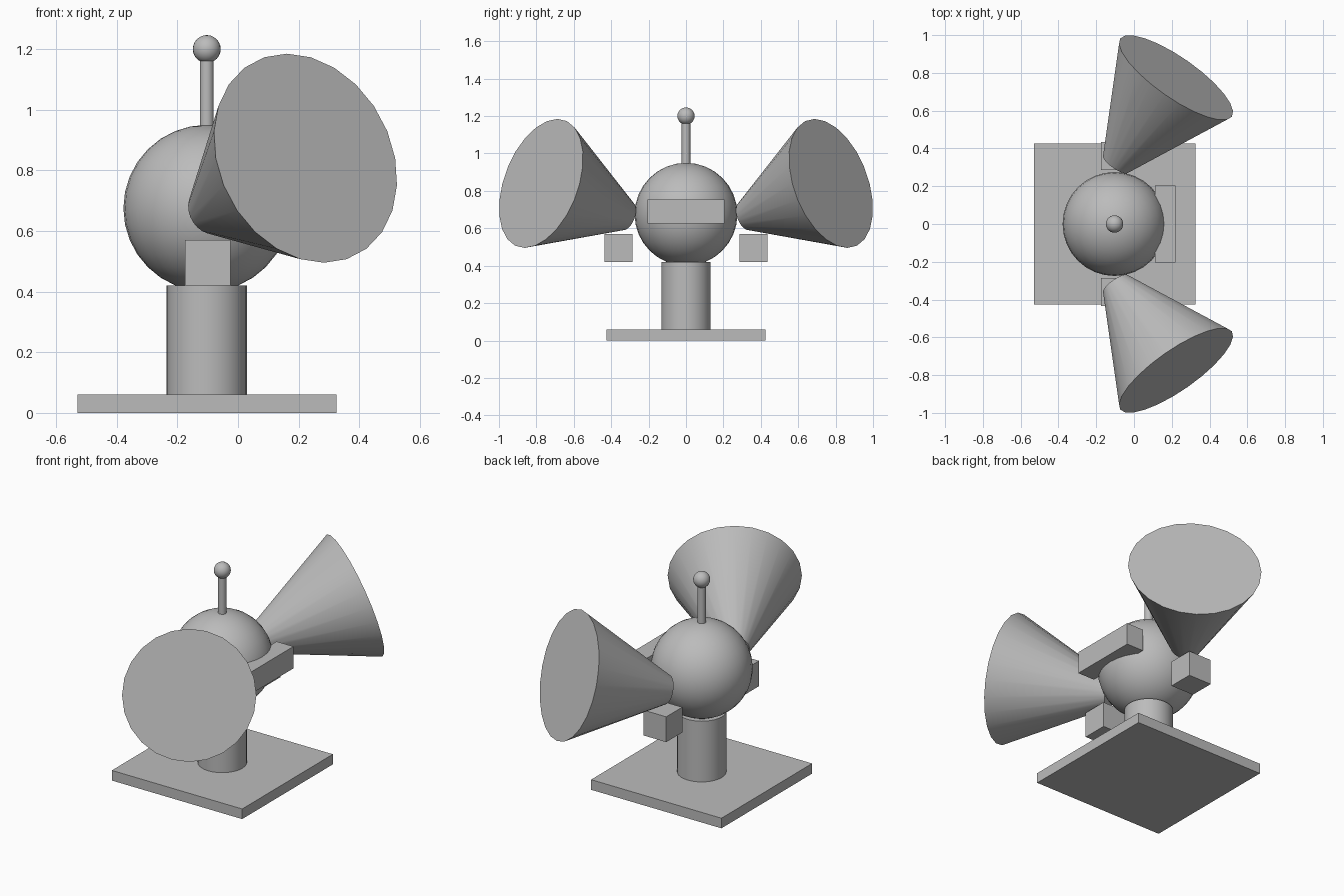
import bpy
import math
from mathutils import Vector

cube = bpy.data.objects.get("Cube")
if cube:
    bpy.data.objects.remove(cube, do_unlink=True)

GREY = (0.5, 0.5, 0.5, 1)
grey = bpy.data.materials.new("plain grey")
grey.use_nodes = True
grey.diffuse_color = GREY
grey.node_tree.nodes["Principled BSDF"].inputs["Base Color"].default_value = GREY

AXIS_X = -0.103  # centre line of the column, head and antenna


def finish(name, smooth=True):
    ob = bpy.context.object
    ob.name = name
    ob.data.materials.append(grey)
    if smooth:
        bpy.ops.object.shade_smooth_by_angle(angle=math.radians(30))
    return ob


def box(name, low, high):
    low, high = Vector(low), Vector(high)
    bpy.ops.mesh.primitive_cube_add(size=1, location=(low + high) / 2)
    ob = finish(name, smooth=False)
    ob.scale = high - low
    bpy.ops.object.transform_apply(location=False, rotation=False, scale=True)


def ball(name, z, radius, segments, rings):
    bpy.ops.mesh.primitive_uv_sphere_add(
        segments=segments, ring_count=rings, radius=radius, location=(AXIS_X, 0, z))
    finish(name)


def frustum(name, start, end, r_start, r_end, sides):
    start, end = Vector(start), Vector(end)
    axis = end - start
    bpy.ops.mesh.primitive_cone_add(
        vertices=sides, radius1=r_start, radius2=r_end, depth=axis.length,
        location=(start + end) / 2, rotation=axis.to_track_quat('Z', 'Y').to_euler())
    finish(name)


# Stand
box("base_plate", (-0.53, -0.425, 0), (0.325, 0.425, 0.06))
frustum("column", (AXIS_X, 0, 0.06), (AXIS_X, 0, 0.42), 0.132, 0.132, 32)

# Head with antenna and visor
ball("head", 0.675, 0.275, 32, 16)
frustum("antenna_rod", (AXIS_X, 0, 0.92), (AXIS_X, 0, 1.18), 0.023, 0.023, 16)
ball("antenna_ball", 1.2, 0.046, 24, 12)
box("visor", (0.11, -0.205, 0.625), (0.22, 0.205, 0.755))

# Side horns and blocks, mirrored front to back
for side, label in ((-1, "right"), (1, "left")):
    frustum(label + "_horn", (-0.0975, side * 0.317, 0.666),
            (0.2225, side * 0.775, 0.84), 0.08, 0.361, 24)
    y_low, y_high = sorted((side * 0.285, side * 0.435))
    box(label + "_block", (-0.175, y_low, 0.42), (-0.025, y_high, 0.57))
